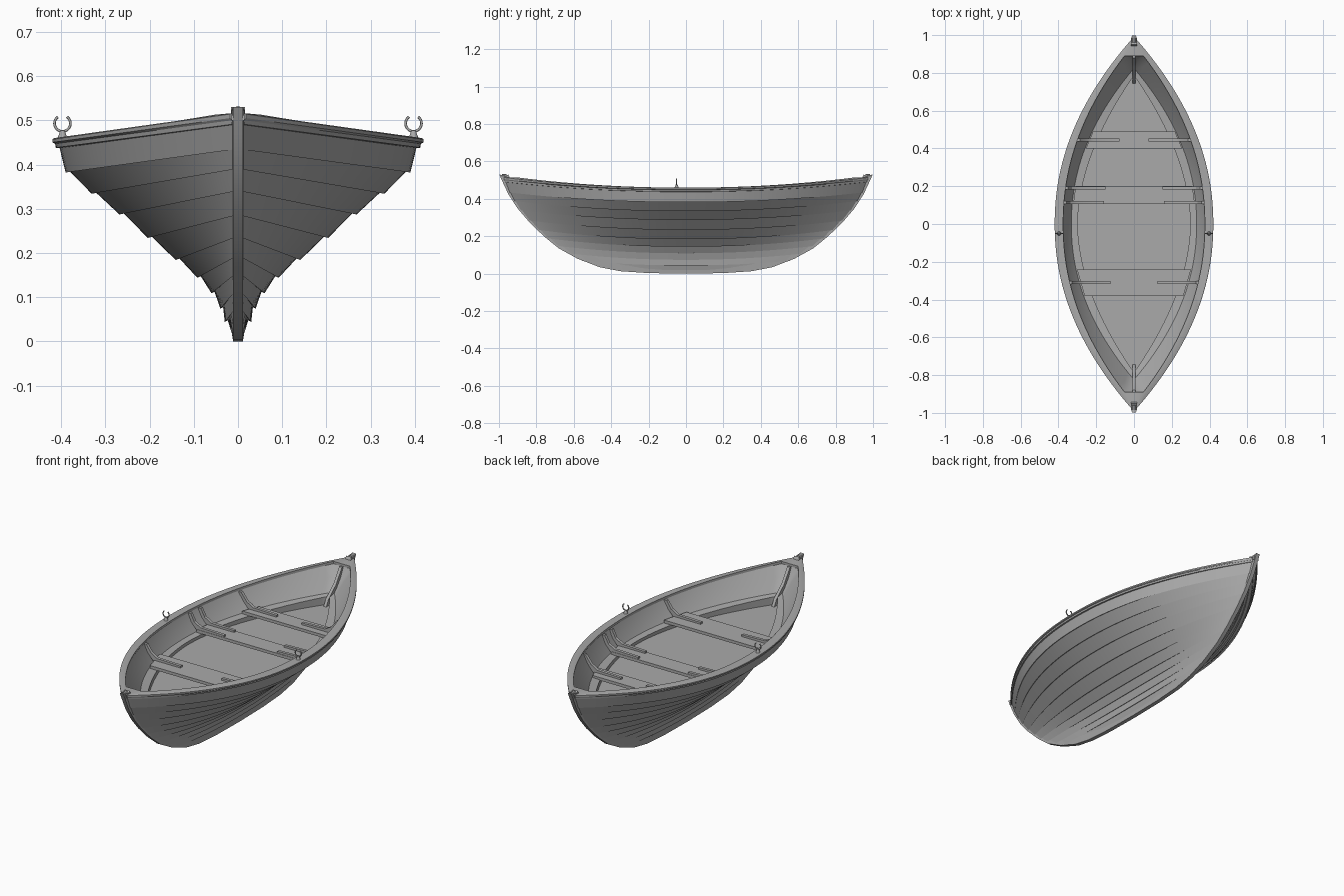
import bpy, bmesh, math
from mathutils import Vector

if "Cube" in bpy.data.objects:
    bpy.data.objects.remove(bpy.data.objects["Cube"], do_unlink=True)

grey = bpy.data.materials.new("weathered_grey")
grey.use_nodes = True
grey.diffuse_color = (0.4, 0.4, 0.4, 1)
grey.node_tree.nodes["Principled BSDF"].inputs["Base Color"].default_value = (0.4, 0.4, 0.4, 1)

STEPS = 48
# Stem outline from keel to stemhead, as (y, z)
STEM = [(0, 0), (.2, .003), (.35, .013), (.46, .034), (.58, .08), (.68, .135),
        (.76, .2), (.84, .278), (.9, .348), (.95, .425), (.985, .5)]


def stem_y(z):
    for (y0, z0), (y1, z1) in zip(STEM, STEM[1:]):
        if z <= z1:
            return y0 + (y1 - y0) * (z - z0) / (z1 - z0)
    return STEM[-1][0]


def make(name, verts, faces, mirror=False, angle=30):
    mesh = bpy.data.meshes.new(name)
    mesh.from_pydata(verts, [], faces)
    mesh.materials.append(grey)
    obj = bpy.data.objects.new(name, mesh)
    bpy.context.collection.objects.link(obj)
    bpy.ops.object.select_all(action='DESELECT')
    obj.select_set(True)
    bpy.context.view_layer.objects.active = obj
    bpy.ops.object.shade_smooth_by_angle(angle=math.radians(angle))
    if mirror:
        obj.modifiers.new("Mirror", 'MIRROR').use_clip = True
    return obj


def line(x_mid, z_mid, x_end, y_end, z_end, power=2.1, cap=False):
    """Fore-and-aft curve on the +x side, symmetric about midships."""
    pts = []
    for i in range(STEPS + 1):
        u = 2 * i / STEPS - 1
        f = abs(u) ** power
        pts.append((x_mid + (x_end - x_mid) * f, y_end * u, z_mid + (z_end - z_mid) * f))
    if cap:
        pts = [(0, -y_end, z_end)] + pts + [(0, y_end, z_end)]
    return pts


def loft(name, curves, closed=False, mirror=True, angle=30):
    n = len(curves[0])
    verts = [p for c in curves for p in c]
    faces = []
    for k in range(len(curves) if closed else len(curves) - 1):
        a, b = k * n, ((k + 1) % len(curves)) * n
        faces += [(a + i, a + i + 1, b + i + 1, b + i) for i in range(n - 1)]
    return make(name, verts, faces, mirror, angle)


def prism(name, outline, axis, centre, half, mirror=False):
    """Extrude a 2D outline along x or y by half each way from centre."""
    n = len(outline)
    verts = []
    for s in (-half, half):
        for a, z in outline:
            verts.append((centre + s, a, z) if axis == 'x' else (a, centre + s, z))
    faces = [tuple(range(n)), tuple(range(n, 2 * n))]
    faces += [(i, (i + 1) % n, n + (i + 1) % n, n + i) for i in range(n)]
    obj = make(name, verts, faces, mirror)
    bm = bmesh.new()
    bm.from_mesh(obj.data)
    bmesh.ops.recalc_face_normals(bm, faces=bm.faces)
    bm.to_mesh(obj.data)
    bm.free()
    return obj


# Overlapping hull planks: (midship x, midship z, stem z) of each seam
SEAMS = [(.012, .012, .016), (.024, .05, .075), (.034, .08, .115), (.054, .115, .155),
         (.086, .15, .195), (.135, .19, .24), (.198, .24, .29), (.262, .293, .345),
         (.325, .34, .395), (.384, .388, .44), (.407, .452, .507)]
for k, (low, high) in enumerate(zip(SEAMS, SEAMS[1:])):
    lap = .006 if k else 0
    def seam(s, out, drop):
        return line(s[0] + out, s[1] - drop, .010, stem_y(s[2]) - .012, s[2] - drop)
    loft("hull_plank_%d" % (k + 1),
         [seam(low, -.006, 0), seam(low, lap, lap), seam(high, 0, 0)])

# Gunwale with a rubbing strip below it
END = .972
loft("gunwale", [line(.414, .447, .014, END, .5, cap=True), line(.42, .45, .018, END, .505, cap=True),
                 line(.42, .457, .018, END, .514, cap=True), line(.415, .46, .014, END, .516, cap=True),
                 line(.375, .46, .05, .89, .513, cap=True), line(.375, .447, .05, .89, .5, cap=True)],
     closed=True)
loft("rubbing_strip", [line(.404, .437, .012, END - .006, .49), line(.412, .438, .014, END - .004, .491),
                       line(.414, .449, .014, END - .002, .502)])

# Inner skin, ledge and floor
loft("inner_skin", [line(.382, .452, .05, .895, .505, cap=True),
                    line(.362, .4, .02, .87, .45, cap=True),
                    line(.33, .352, .004, .82, .385, cap=True)], angle=60)
loft("ledge", [line(.298, .352, 0, .785, .378, 1.85), line(.298, .33, 0, .785, .33, 1.85)])
loft("ledge_top", [line(.336, .355, 0, .83, .386), line(.298, .352, 0, .785, .378, 1.85)])
floor_edge = line(.3, .335, 0, .79, .335, 1.85)
loft("floor", [floor_edge, [(0, y, z) for x, y, z in floor_edge]])

# Keel and stems in one bent timber
inner = [(max(y - .035, 0), z + .03) for y, z in STEM[1:]]
half_outline = STEM + [(.998, .522), (.994, .531), (.98, .53), (.965, .519)] + inner[::-1]
keel_verts, keel_faces = [], []
rows = list(zip(STEM + [(.998, .53)], [(0, .03)] + inner + [(.962, .522)]))
path = [((-o[0], o[1]), (-i[0], i[1])) for o, i in rows[:0:-1]] + rows
for (oy, oz), (iy, iz) in path:
    keel_verts += [(-.011, oy, oz), (.011, oy, oz), (.016, iy, iz), (-.016, iy, iz)]
for r in range(len(path) - 1):
    a = 4 * r
    keel_faces += [(a + j, a + 4 + j, a + 4 + (j + 1) % 4, a + (j + 1) % 4) for j in range(4)]
last = len(keel_verts) - 4
keel_faces += [(0, 1, 2, 3), (last + 3, last + 2, last + 1, last)]
make("keel_and_stems", keel_verts, keel_faces)

for end, word in ((-1, "front"), (1, "back")):
    # Rounded stemhead, with a brace inside
    prism(word + "_stemhead", [(-.015, .5), (.015, .5), (.015, .52), (.009, .529),
                               (0, .532), (-.009, .529), (-.015, .52)], 'y', end * .972, .012)
    prism(word + "_stem_brace", [(end * y, z) for y, z in
          ((.745, .335), (.765, .37), (.83, .425), (.88, .5), (.9, .5), (.88, .42), (.82, .335))],
          'x', 0, .008)


def ledge_x(y):
    return .33 * (1 - abs(y / .83) ** 2.1)


# Seats resting on the ledge, cut to follow the hull
def seat(name, y0, y1, z):
    verts = [(s * (ledge_x(y) - .004), y, h) for h in (z - .016, z)
             for s, y in ((-1, y0), (1, y0), (1, y1), (-1, y1))]
    make(name, verts, [(3, 2, 1, 0), (4, 5, 6, 7), (0, 1, 5, 4), (1, 2, 6, 5), (2, 3, 7, 6), (3, 0, 4, 7)])


# Bent knees tying each seat to the hull side
def knee(name, y, z):
    x = ledge_x(y)
    top = .455 + .05 * abs(y) ** 2
    rim = .375 - .325 * abs(y / .89) ** 2.1
    prism(name, [(x - .165, z - .004), (x - .165, z + .010), (x - .025, z + .014), (x + .012, z + .035),
                 (rim - .012, top - .01), (rim + .006, top - .01), (x + .03, z + .03), (x, z - .004)],
          'y', y, .008, mirror=True)


for name, y0, y1, knees in (("front_seat", -.38, -.24, (-.31,)), ("middle_seat", .105, .2, (.115, .19)),
                            ("back_seat", .4, .49, (.445,))):
    z = .368 + .02 * abs(y0)
    seat(name, y0, y1, z)
    for i, y in enumerate(knees):
        knee("%s_knee_%d" % (name, i + 1), y, z)

# Oarlocks: open ring on a short post
for side, word in ((1, "left"), (-1, "right")):
    x, y = side * .397, -.05
    bpy.ops.mesh.primitive_cone_add(vertices=16, radius1=.012, radius2=.005, depth=.02, location=(x, y, .467))
    post = bpy.context.object
    post.name = word + "_oarlock_post"
    post.data.materials.append(grey)
    bpy.ops.object.shade_smooth_by_angle()
    curve = bpy.data.curves.new(word + "_oarlock", 'CURVE')
    curve.dimensions = '3D'
    curve.bevel_depth = .003
    curve.bevel_resolution = 2
    curve.use_fill_caps = True
    spline = curve.splines.new('POLY')
    spline.points.add(20)
    for i, p in enumerate(spline.points):
        a = math.radians(125 + 290 * i / 20)
        p.co = (x + .018 * math.cos(a), y, .493 + .018 * math.sin(a), 1)
    curve.materials.append(grey)
    ring = bpy.data.objects.new(word + "_oarlock", curve)
    bpy.context.collection.objects.link(ring)
